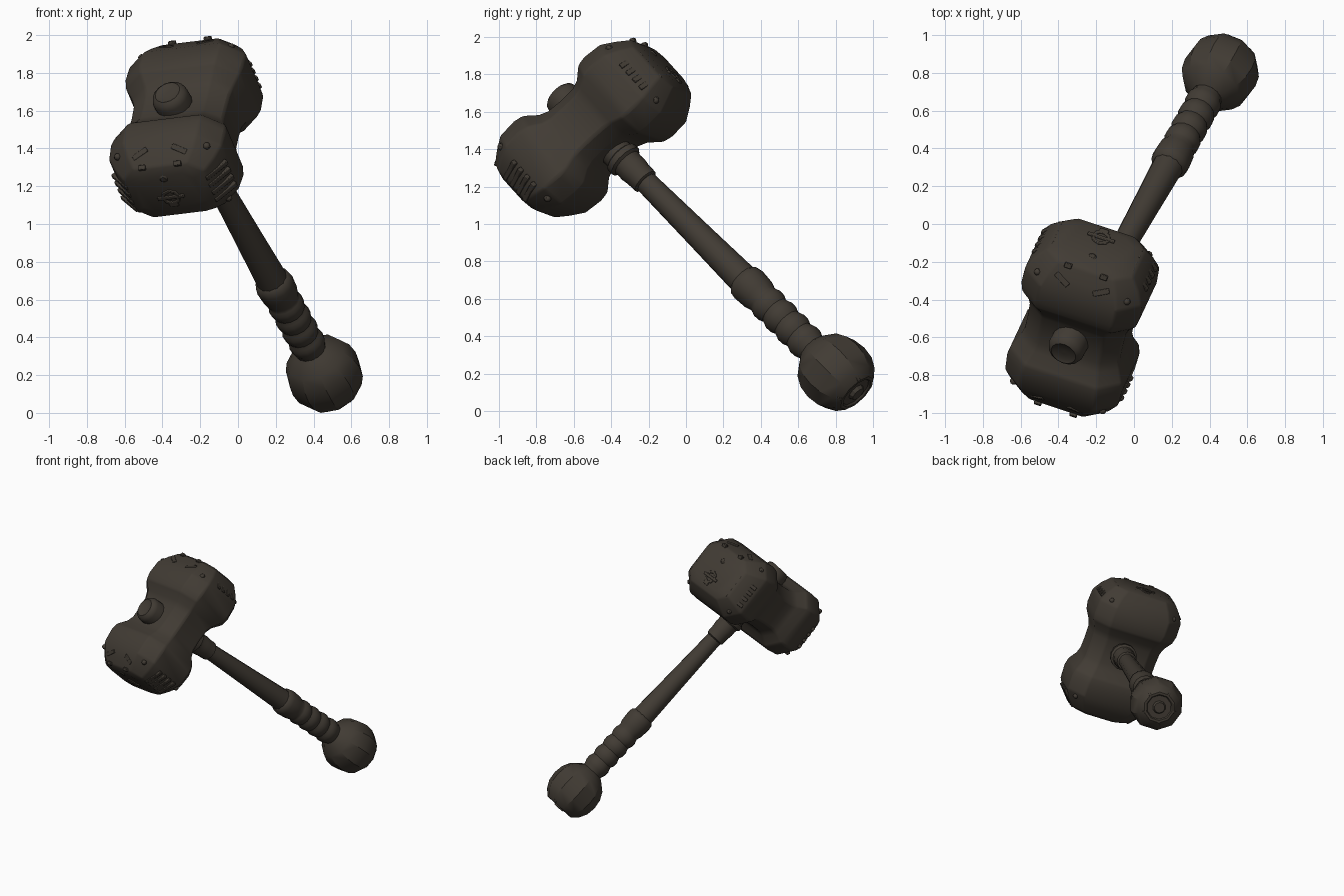
import bpy, bmesh, math
from mathutils import Matrix, Vector

if "Cube" in bpy.data.objects:
    bpy.data.objects.remove(bpy.data.objects["Cube"])

iron = bpy.data.materials.new("dark_iron")
iron.diffuse_color = (0.053, 0.044, 0.034, 1)
iron.use_nodes = True
iron.node_tree.nodes["Principled BSDF"].inputs["Base Color"].default_value = iron.diffuse_color

# Frames: local x = width, y = long axis of the head, z = away from handle
C = Vector((-0.27, -0.50, 1.51))
SHAFT_DIR = Vector((-0.367, -0.658, 0.658)).normalized()
HEAD_UP = Vector((-0.30, -0.64, 0.71)).normalized()
HEAD_LONG = Vector((0.15, 0.705, 0.69)).normalized()
LEAN = -0.045          # slight slant of the head along its length


def frame(y, z):
    y = (y - y.dot(z) * z).normalized()
    return Matrix.Translation(C) @ Matrix((y.cross(z), y, z)).transposed().to_4x4()


HEAD = frame(HEAD_LONG, HEAD_UP)
SHAFT = frame(HEAD_LONG, SHAFT_DIR)


def finish(name, bm, mat, bevel=0, angle=38):
    bmesh.ops.recalc_face_normals(bm, faces=bm.faces[:])
    me = bpy.data.meshes.new(name)
    bm.to_mesh(me)
    bm.free()
    ob = bpy.data.objects.new(name, me)
    bpy.context.collection.objects.link(ob)
    ob.matrix_world = mat
    me.materials.append(iron)
    if bevel:
        m = ob.modifiers.new("soft_edges", 'BEVEL')
        m.width, m.segments = bevel, 2
        m.limit_method, m.angle_limit = 'ANGLE', math.radians(25)
    bpy.ops.object.select_all(action='DESELECT')
    ob.select_set(True)
    bpy.context.view_layer.objects.active = ob
    bpy.ops.object.shade_smooth_by_angle(angle=math.radians(angle))
    return ob


def loft(name, rings, mat, **kw):
    bm = bmesh.new()
    rows = [[bm.verts.new(p) for p in r] for r in rings]
    for a, b in zip(rows, rows[1:]):
        for i in range(len(a)):
            j = (i + 1) % len(a)
            bm.faces.new((a[i], a[j], b[j], b[i]))
    bm.faces.new(rows[0])
    bm.faces.new(rows[-1])
    return finish(name, bm, mat, **kw)


def lathe(name, profile, n, mat, **kw):
    rings = [[(r * math.cos(2 * math.pi * i / n), r * math.sin(2 * math.pi * i / n), z)
              for i in range(n)] for z, r in profile]
    return loft(name, rings, mat, **kw)


def box(name, mat, size, bevel=0.004):
    bm = bmesh.new()
    bmesh.ops.create_cube(bm, size=1)
    bmesh.ops.scale(bm, vec=size, verts=bm.verts)
    return finish(name, bm, mat, bevel=bevel)


def at(x, y, z, angle=0, axis='X'):
    return Matrix.Translation((x, y, z)) @ Matrix.Rotation(angle, 4, axis)


def on_head(x, y, z, angle=0, axis='X'):
    return HEAD @ at(x - .01, y, z + LEAN * y, angle, axis)


# Hammer head: octagon sections flaring out at both ends
def octagon(y, w, d):
    pts = [(1, .62), (.65, 1), (-.65, 1), (-1, .62), (-1, -.62), (-.65, -1), (.65, -1), (1, -.62)]
    w *= 1 + .05 * y
    return [(w * a - .01, y, d * b + LEAN * y) for a, b in pts]


half = [(0.518, .17, .13), (0.497, .235, .18), (0.435, .285, .22), (0.365, .322, .258),
        (0.26, .326, .266), (0.205, .316, .258), (0.14, .282, .207), (0.09, .268, .190)]
sections = [(-y, w, d) for y, w, d in half] + [(0, .266, .186)] + half[::-1]
loft("hammer_head", [octagon(*s) for s in sections], HEAD, bevel=0.012, angle=45)

# Round boss on top of the head
lathe("top_boss", [(.15, .1), (.24, .1), (.268, .09), (.283, .07), (.275, .055), (.275, .01)],
      16, SHAFT)

# Fittings on both striking ends
for e in (1, -1):
    end = "upper" if e > 0 else "lower"
    face = -e * math.pi / 2
    up = .02 if e > 0 else .06
    lathe(end + "_end_bolt", [(-.02, .024), (.006, .024), (.012, .016)], 8,
          on_head(0, e * .512, .075 + up * .5, face))
    # ring clasp
    ring = [(.034, -.02), (.054, -.02), (.054, .01), (.034, .01)]
    bm = bmesh.new()
    n = 8
    v = [[bm.verts.new((r * math.cos(2 * math.pi * i / n), r * math.sin(2 * math.pi * i / n), z))
          for r, z in ring] for i in range(n)]
    for i in range(n):
        for k in range(4):
            a, b = v[i], v[(i + 1) % n]
            bm.faces.new((a[k], b[k], b[(k + 1) % 4], a[(k + 1) % 4]))
    cz = -.09 + up
    finish(end + "_ring_clasp", bm, on_head(0, e * .515, cz, face), bevel=.004)
    box(end + "_clasp_bar", on_head(0, e * .516, cz), (.15, .022, .022))
    box(end + "_clasp_foot", on_head(0, e * .510, cz - .05), (.05, .03, .035))
    for sx in (1, -1):
        side = "right" if sx > 0 else "left"
        box(f"{end}_{side}_lug", on_head(sx * .10, e * .487, .168, -e * math.radians(30)),
            (.04, .026, .06))
        # curved rim trim, two slanted bars
        box(f"{end}_{side}_rim_bar",
            on_head(sx * .11, e * .425, .222, -e * math.radians(35)) @ at(0, 0, 0, sx * e * .5, 'Z'),
            (.09, .03, .016))
        # stacked slats wrapping the edge
        tilt = math.atan2(-e * 1.1, sx)
        for k in range(4):
            box(f"{end}_{side}_slat_{k}",
                on_head(sx * .268, e * .441, -.105 + .054 * k, tilt, 'Z'), (.15, .024, .028))
        # corner rivets
        for sz in (1, -1):
            bm = bmesh.new()
            bmesh.ops.create_uvsphere(bm, u_segments=8, v_segments=6, radius=.02)
            finish(f"{end}_{side}_rivet_{'top' if sz > 0 else 'under'}", bm,
                   on_head(sx * .25, e * .395, sz * .194))

# Collar where the shaft meets the head
lathe("head_collar", [(-.15, .085), (-.225, .085), (-.235, .1), (-.268, .1), (-.28, .084),
                      (-.30, .08), (-.33, .082), (-.37, .076), (-.43, .074), (-.44, .06)],
      14, SHAFT)

# Tapered shaft
lathe("shaft", [(-.2, .06), (-.45, .062), (-.9, .074), (-1.3, .086)], 12, SHAFT)

# Wrapped grip: flared cuff followed by swollen bands
grip = [(-1.22, .082), (-1.235, .098), (-1.27, .104), (-1.35, .098), (-1.385, .086)]
for k in range(4):
    z = -1.39 - .098 * k
    grip += [(z - .012, .09), (z - .03, .097), (z - .065, .095), (z - .09, .084)]
grip += [(-1.86, .08)]
lathe("grip", grip, 14, SHAFT)

# Faceted ball pommel with a stepped end cap
lathe("pommel", [(-1.785, .085), (-1.80, .105), (-1.85, .163), (-1.91, .193), (-1.98, .203),
                 (-2.05, .194), (-2.11, .163), (-2.15, .118), (-2.15, .1), (-2.14, .092),
                 (-2.14, .05), (-2.16, .04)], 10, SHAFT, angle=30)

# Low ribs around the underside of the pommel
for k in range(5):
    box(f"pommel_rib_{k}", SHAFT @ Matrix.Rotation(2 * math.pi * (k + .5) / 5, 4, 'Z')
        @ at(.134, 0, -2.125, math.radians(-45), 'Y'), (.06, .02, .014), bevel=.003)
